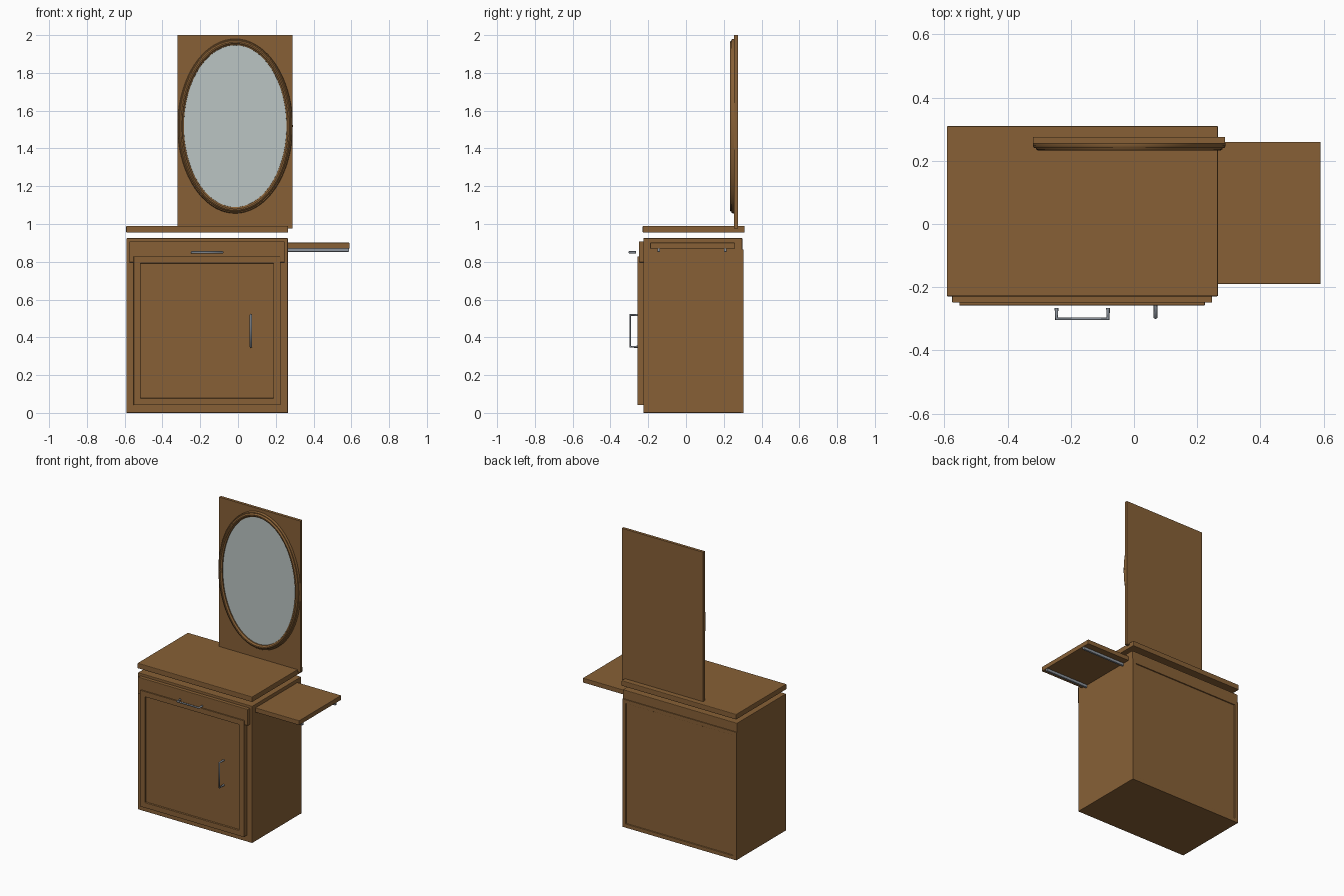
import bpy, bmesh
from math import sin, cos, pi, radians
from mathutils import Vector

cube = bpy.data.objects.get("Cube")
if cube:
    bpy.data.objects.remove(cube, do_unlink=True)


def material(name, rgb, rough=0.6):
    m = bpy.data.materials.new(name)
    m.use_nodes = True
    m.diffuse_color = (*rgb, 1)
    node = m.node_tree.nodes["Principled BSDF"]
    node.inputs["Base Color"].default_value = (*rgb, 1)
    node.inputs["Roughness"].default_value = rough
    return m


WOOD = material("brown_wood", (0.245, 0.118, 0.037))
GLASS = material("mirror_glass", (0.5, 0.56, 0.55), 0.3)
METAL = material("grey_metal", (0.27, 0.3, 0.34), 0.4)


def finish(name, bm, mat, bevel=0):
    bmesh.ops.recalc_face_normals(bm, faces=bm.faces)
    mesh = bpy.data.meshes.new(name)
    bm.to_mesh(mesh)
    bm.free()
    mesh.materials.append(mat)
    ob = bpy.data.objects.new(name, mesh)
    bpy.context.collection.objects.link(ob)
    if bevel:
        mod = ob.modifiers.new("soft_edges", 'BEVEL')
        mod.width = bevel
        mod.segments = 2
        mod.limit_method = 'ANGLE'
    return ob


def box(name, x, y, z, mat=WOOD, bevel=0.003, panel=None):
    """Box from ranges; panel = (facing y direction, border width, depth)."""
    bm = bmesh.new()
    bmesh.ops.create_cube(bm, size=1)
    for v in bm.verts:
        v.co = Vector([r[0] if c < 0 else r[1] for c, r in zip(v.co, (x, y, z))])
    if panel:
        side, border, depth = panel
        bm.normal_update()
        face = max(bm.faces, key=lambda f: f.normal.y * side)
        bmesh.ops.inset_region(bm, faces=[face], thickness=border)
        rim = bmesh.ops.inset_region(bm, faces=[face], thickness=0.002)
        for v in face.verts:
            v.co.y -= side * depth
    return finish(name, bm, mat, bevel)


def shade(ob):
    bpy.ops.object.select_all(action='DESELECT')
    ob.select_set(True)
    bpy.context.view_layer.objects.active = ob
    bpy.ops.object.shade_smooth_by_angle(angle=radians(35))


def ellipse_ring(bm, rx, rz, y, n=72):
    return [bm.verts.new((-0.015 + rx * cos(2 * pi * i / n), y,
                          1.518 + rz * sin(2 * pi * i / n))) for i in range(n)]


def handle(name, points):
    """Square-cornered bar pull swept along a short path."""
    cu = bpy.data.curves.new(name, 'CURVE')
    cu.dimensions = '3D'
    cu.bevel_depth = 0.006
    cu.bevel_resolution = 2
    cu.use_fill_caps = True
    sp = cu.splines.new('POLY')
    sp.points.add(len(points) - 1)
    for p, co in zip(sp.points, points):
        p.co = (*co, 1)
    cu.materials.append(METAL)
    ob = bpy.data.objects.new(name, cu)
    bpy.context.collection.objects.link(ob)


# Cabinet and its countertop
box("cabinet_body", (-0.59, 0.264), (-0.226, 0.298), (0, 0.925))
box("back_panel", (-0.59, 0.264), (0.29, 0.304), (0, 0.865), bevel=0.001,
    panel=(1, 0.036, 0.006))
box("countertop", (-0.592, 0.266), (-0.229, 0.31), (0.954, 0.99), bevel=0.004)

# Drawer front and framed door
box("drawer_front", (-0.575, 0.247), (-0.249, -0.22), (0.797, 0.908))
box("door", (-0.552, 0.224), (-0.257, -0.22), (0.042, 0.828), bevel=0.001,
    panel=(-1, 0.05, 0.01))

# Pull-out side shelf on two metal runners
box("side_shelf", (0.2, 0.59), (-0.19, 0.26), (0.87, 0.901))
for side, y in (("front", -0.145), ("back", 0.208)):
    box(side + "_runner", (0.262, 0.587), (y - 0.007, y + 0.007), (0.853, 0.872),
        METAL, bevel=0.002)

# Bar pulls
handle("drawer_handle", [(-0.245, -0.266, 0.85), (-0.245, -0.3, 0.85),
                         (-0.082, -0.3, 0.85), (-0.082, -0.266, 0.85)])
handle("door_handle", [(0.068, -0.25, 0.35), (0.068, -0.296, 0.35),
                       (0.068, -0.296, 0.518), (0.068, -0.25, 0.518)])

# Mirror board
box("mirror_board", (-0.32, 0.288), (0.255, 0.275), (0.975, 2.0), bevel=0.001)

# Oval frame moulding: (distance in from rim, depth)
bm = bmesh.new()
profile = [(0, 0.256), (0, 0.247), (0.004, 0.241), (0.009, 0.241),
           (0.011, 0.236), (0.017, 0.232), (0.024, 0.233), (0.028, 0.238),
           (0.033, 0.241), (0.034, 0.256)]
rings = [ellipse_ring(bm, 0.305 - d, 0.462 - d, y) for d, y in profile]
for a, b in zip(rings, rings[1:] + rings[:1]):
    for i in range(len(a)):
        j = (i + 1) % len(a)
        bm.faces.new((a[i], a[j], b[j], b[i]))
shade(finish("oval_frame", bm, WOOD))

# Oval glass plate
bm = bmesh.new()
front = bm.faces.new(ellipse_ring(bm, 0.273, 0.43, 0.248))
ext = bmesh.ops.extrude_face_region(bm, geom=[front])
for v in ext["geom"]:
    if isinstance(v, bmesh.types.BMVert):
        v.co.y += 0.008
if front.is_valid and len(bm.faces) == 73:
    bm.faces.new(ellipse_ring(bm, 0.273, 0.43, 0.248))
finish("oval_glass", bm, GLASS)
